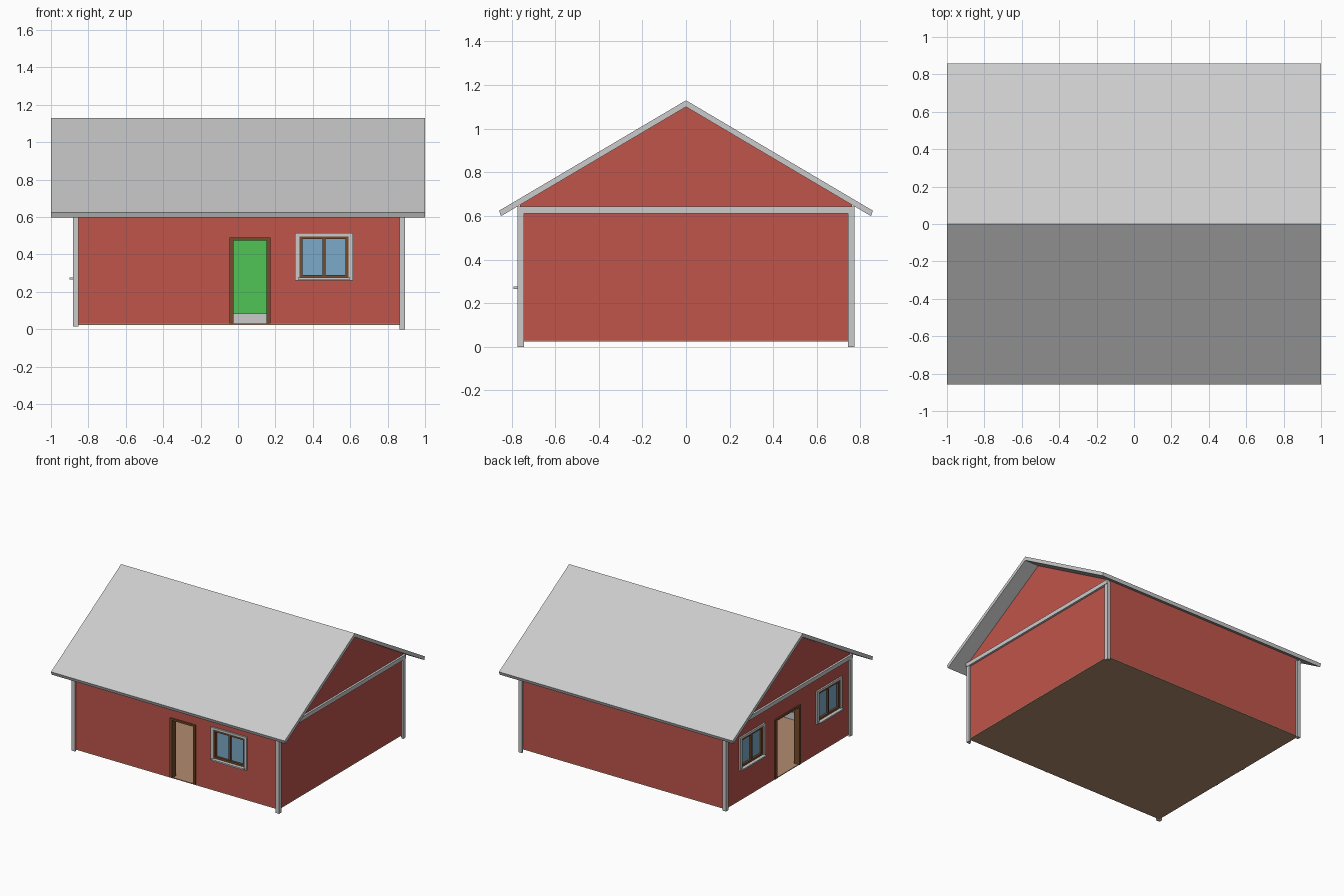
import bpy, bmesh
from mathutils import Vector

if "Cube" in bpy.data.objects:
    bpy.data.objects.remove(bpy.data.objects["Cube"])

X0, X1, Y = -0.87, 0.88, 0.76      # outer wall faces
BASE, CEIL = 0.03, 0.61


def mat(name, rgb):
    m = bpy.data.materials.new(name)
    m.diffuse_color = (*rgb, 1)
    m.use_nodes = True
    m.node_tree.nodes["Principled BSDF"].inputs["Base Color"].default_value = m.diffuse_color
    return m


RED = mat("red_paint", (0.52, 0.09, 0.07))
GREEN = mat("green_paint", (0.08, 0.55, 0.09))
BROWN = mat("brown_wood", (0.18, 0.07, 0.025))
TAN = mat("tan_floor", (0.45, 0.26, 0.16))
GLASS = mat("blue_glass", (0.20, 0.40, 0.58))


def finish(name, bm, material=None):
    bmesh.ops.recalc_face_normals(bm, faces=bm.faces)
    me = bpy.data.meshes.new(name)
    bm.to_mesh(me)
    bm.free()
    ob = bpy.data.objects.new(name, me)
    bpy.context.collection.objects.link(ob)
    if material:
        me.materials.append(material)
    return ob


def boxes(name, spans, material=None):
    """One object from boxes given as (x0, x1, y0, y1, z0, z1)."""
    bm = bmesh.new()
    for x0, x1, y0, y1, z0, z1 in spans:
        vs = bmesh.ops.create_cube(bm, size=1)["verts"]
        for v in vs:
            v.co = Vector(((x0 + x1) / 2 + v.co.x * (x1 - x0),
                           (y0 + y1) / 2 + v.co.y * (y1 - y0),
                           (z0 + z1) / 2 + v.co.z * (z1 - z0)))
    return finish(name, bm, material)


def prism(name, profile, x0, x1, material=None):
    """Extrude a (y, z) profile along x."""
    bm = bmesh.new()
    f = bm.faces.new([bm.verts.new((x0, y, z)) for y, z in profile])
    ext = bmesh.ops.extrude_face_region(bm, geom=[f])["geom"]
    bmesh.ops.translate(bm, vec=(x1 - x0, 0, 0),
                        verts=[g for g in ext if isinstance(g, bmesh.types.BMVert)])
    return finish(name, bm, material)


def on_wall(side, spans):
    """Map (u0, u1, out0, out1, z0, z1) onto the front or left wall."""
    if side == "front":
        return [(a, b, -Y - d, -Y - c, e, f) for a, b, c, d, e, f in spans]
    return [(X0 - d, X0 - c, a, b, e, f) for a, b, c, d, e, f in spans]


def cut(ob, cutter):
    m = ob.modifiers.new(cutter.name, 'BOOLEAN')
    m.operation = 'DIFFERENCE'
    m.solver = 'EXACT'
    m.object = cutter


def cutter(name, spans):
    ob = boxes(name, spans)
    ob.hide_render = True
    ob.hide_set(True)
    return ob


# Walls with gables, green inner lining
walls = prism("walls", [(-Y, BASE), (Y, BASE), (Y, 0.651), (0, 1.10), (-Y, 0.651)], X0, X1, RED)
T = 0.02
lining = boxes("wall_lining", [(X0 + T, X1 - T, -Y + T, Y - T, BASE, CEIL)], GREEN)
cut(walls, cutter("shell_cutter", [(X0 + T, X1 - T, -Y + T, Y - T, -0.1, CEIL)]))
I = 0.032
IX0, IX1, IY = X0 + I, X1 - I, Y - I
cut(lining, cutter("room_cutter", [(IX0, IX1, -IY, IY, -0.1, 0.8)]))

# Floor and ceiling
boxes("floor", [(X0, X1, -Y, Y, 0.024, BASE)], TAN)
boxes("ceiling", [(IX0, IX1, -IY, IY, 0.60, CEIL)])

# Skirting boards, interrupted at the doors
S, H = 0.01, 0.085
boxes("skirting", [
    (IX0, IX1, IY - S, IY, BASE, H),
    (IX1 - S, IX1, -IY + S, IY - S, BASE, H),
    (IX0, -0.045, -IY, -IY + S, BASE, H),
    (0.175, IX1, -IY, -IY + S, BASE, H),
    (IX0, IX0 + S, -IY + S, -0.15, BASE, H),
    (IX0, IX0 + S, 0.16, IY - S, BASE, H)])


# Doorways: opening plus brown frame
def doorway(side, a, b):
    w, top = 0.02, 0.49
    c = cutter(side + "_door_cutter", on_wall(side, [(a + .005, b - .005, -0.1, 0.1, -0.05, top - .005)]))
    cut(walls, c)
    cut(lining, c)
    boxes(side + "_door_frame", on_wall(side, [
        (a, a + w, -0.036, 0.01, BASE, top),
        (b - w, b, -0.036, 0.01, BASE, top),
        (a + w, b - w, -0.036, 0.01, top - w + .005, top)]), BROWN)


doorway("front", -0.045, 0.173)
doorway("left", -0.15, 0.16)


# Windows: grey casing, sill, brown sash with a mullion, glass
def window(name, side, mid):
    z0, z1, w, t = 0.26, 0.515, 0.155, 0.024
    a, b = mid - w, mid + w
    c = cutter(name + "_cutter", on_wall(side, [(a + .015, b - .015, -0.1, 0.1, z0 + .01, z1 - .01)]))
    cut(walls, c)
    cut(lining, c)
    boxes(name + "_casing", on_wall(side, [
        (a, a + t, -0.005, 0.012, z0, z1), (b - t, b, -0.005, 0.012, z0, z1),
        (a + t, b - t, -0.005, 0.012, z1 - .018, z1),
        (a + t, b - t, -0.005, 0.012, z0, z0 + .015)]))
    boxes(name + "_sill", on_wall(side, [(a + .015, b - .015, -0.02, 0.03, 0.265, 0.276)]))
    p, q, lo, hi, k = a + t, b - t, 0.276, z1 - .018, 0.015
    boxes(name + "_sash", on_wall(side, [
        (p, p + k, -0.032, 0.004, lo, hi), (q - k, q, -0.032, 0.004, lo, hi),
        (p + k, q - k, -0.032, 0.004, lo, lo + k),
        (p + k, q - k, -0.032, 0.004, hi - k, hi),
        (mid - .008, mid + .008, -0.028, 0.0, lo + k, hi - k)]), BROWN)
    boxes(name + "_glass", on_wall(side, [(p + k, q - k, -0.02, -0.012, lo + k, hi - k)]), GLASS)


window("front_window", "front", 0.46)
window("left_back_window", "left", 0.44)
window("left_front_window", "left", -0.50)

# Corner boards: two planks wrapped round each corner
P, W = 0.013, 0.03
for end, xo, sx, zb in (("left", X0 - P, 1, 0.015), ("right", X1 + P, -1, 0.0)):
    for face, sy in (("front", 1), ("back", -1)):
        yo = -sy * (Y + P)
        xs, xp = sorted((xo, xo + sx * W)), sorted((xo, xo + sx * P))
        ys, yp = sorted((yo + sy * P, yo + sy * W)), sorted((yo, yo + sy * P))
        boxes(f"{face}_{end}_corner_boards", [(*xs, *yp, zb, 0.635), (*xp, *ys, zb, 0.635)])

# Horizontal trim across both gable ends
boxes("left_gable_trim", [(X0 - P - .003, X0, -Y - P, Y + P, 0.612, 0.643)])
boxes("right_gable_trim", [(X1, X1 + P + .003, -Y - P, Y + P, 0.612, 0.643)])

# Pitched roof slab
prism("roof", [(0, 1.13), (0.857, 0.624), (0.848, 0.599), (0, 1.10),
               (-0.848, 0.599), (-0.857, 0.624)], -1, 1)
